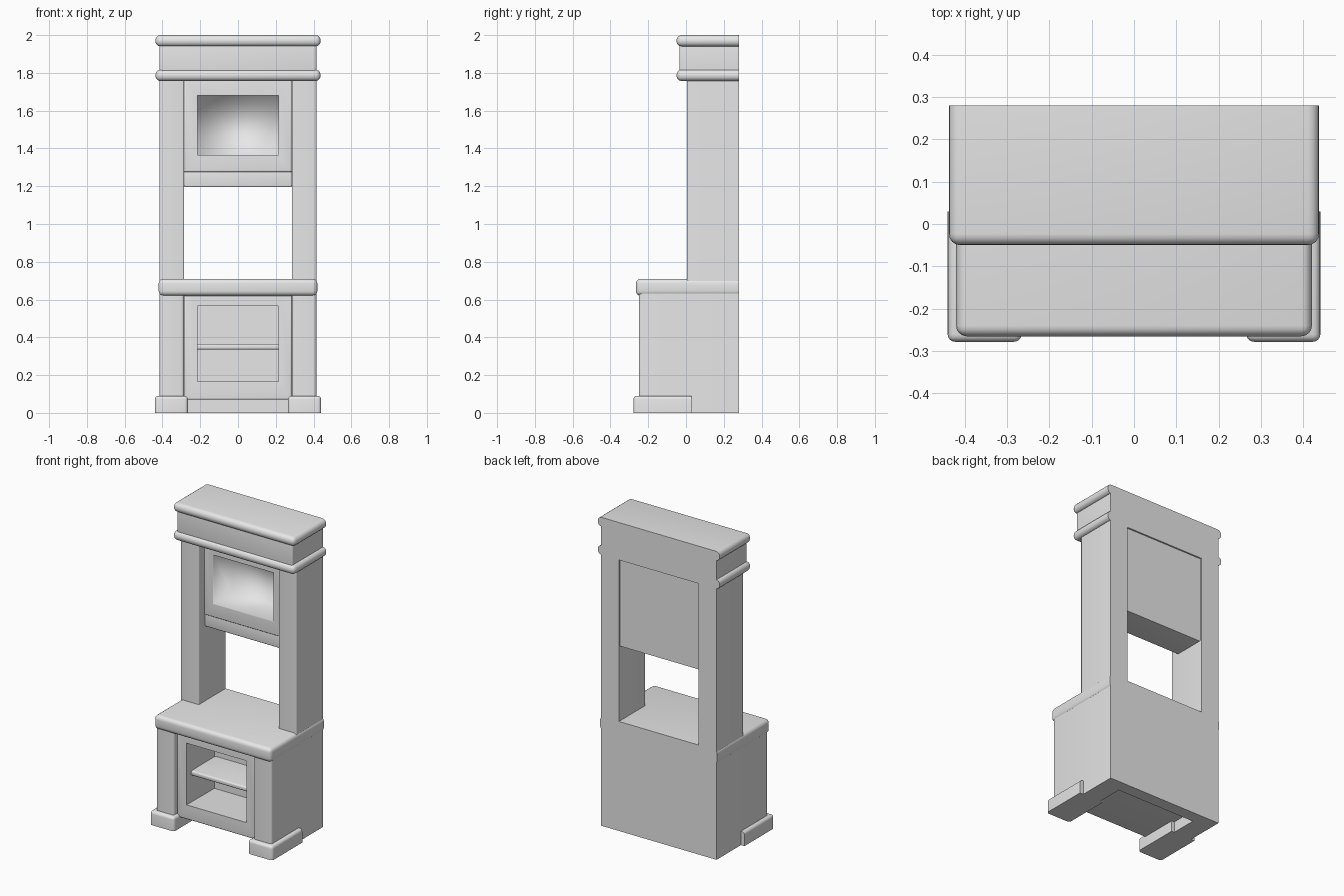
import bpy
import bmesh
import math

cube = bpy.data.objects.get("Cube")
if cube:
    bpy.data.objects.remove(cube, do_unlink=True)

# Single grey finish
grey = bpy.data.materials.new("plain_grey")
grey.use_nodes = True
grey.diffuse_color = (0.8, 0.8, 0.8, 1)
grey.node_tree.nodes["Principled BSDF"].inputs["Base Color"].default_value = grey.diffuse_color

BACK = 0.28


def finish(name, bm, mirror=False):
    bmesh.ops.recalc_face_normals(bm, faces=bm.faces[:])
    mesh = bpy.data.meshes.new(name)
    bm.to_mesh(mesh)
    bm.free()
    mesh.materials.append(grey)
    obj = bpy.data.objects.new(name, mesh)
    bpy.context.collection.objects.link(obj)
    bpy.ops.object.select_all(action='DESELECT')
    obj.select_set(True)
    bpy.context.view_layer.objects.active = obj
    bpy.ops.object.shade_smooth_by_angle(angle=math.radians(40))
    if mirror:
        obj.modifiers.new("mirror", 'MIRROR').use_mirror_merge = False
    return obj


def block(x, y, z):
    bm = bmesh.new()
    bmesh.ops.create_cube(bm, size=1)
    for v in bm.verts:
        v.co = [r[0] if c < 0 else r[1] for r, c in zip((x, y, z), v.co)]
    return bm


def bevel(bm, edges, size):
    bmesh.ops.bevel(bm, geom=edges, offset=size, segments=4, profile=0.5,
                    affect='EDGES', clamp_overlap=True)


def box(name, x, y, z, round_size=0, square_ends=(), mirror=False):
    """Box with rounded edges, left square along the back and on chosen z levels."""
    bm = block(x, y, z)
    if round_size:
        edges = []
        for e in bm.edges:
            mid = (e.verts[0].co + e.verts[1].co) / 2
            at_back = abs(mid.y - y[1]) < 1e-5
            at_end = any(abs(mid.z - level) < 1e-5 for level in square_ends)
            if not at_back and not at_end:
                edges.append(e)
        bevel(bm, edges, round_size)
    return finish(name, bm, mirror)


def niche(name, x, y, z, open_x, open_z, depth_y):
    """Cabinet block with an open compartment sunk into its front."""
    bm = block(x, y, z)
    front = min(bm.faces, key=lambda f: f.calc_center_median().y)
    middle = sum(z) / 2
    for y_level in (y[0], depth_y):
        bmesh.ops.inset_individual(bm, faces=[front], thickness=0.01)
        for v in front.verts:
            v.co = (math.copysign(open_x, v.co.x), y_level,
                    open_z[0] if v.co.z < middle else open_z[1])
    rims = []
    for e in bm.edges:
        a, b = (v.co for v in e.verts)
        on_front = max(a.y, b.y) < y[0] + 1e-5
        straight = abs(a.x - b.x) < 1e-5 or abs(a.z - b.z) < 1e-5
        if on_front and straight:
            rims.append(e)
    bevel(bm, rims, 0.01)
    return finish(name, bm)


# Lower cabinet
box("lower_side", (0.285, 0.415), (-0.25, BACK), (0, 0.65), 0.015, (0, 0.65), True)
niche("lower_cabinet", (-0.285, 0.285), (-0.22, BACK), (0.07, 0.65),
      0.225, (0.155, 0.575), 0.08)
box("lower_shelf", (-0.226, 0.226), (-0.17, 0.085), (0.335, 0.365), 0.01)
box("base_back", (-0.285, 0.285), (0.2, BACK), (0, 0.07))
box("foot", (0.265, 0.44), (-0.278, 0.03), (0, 0.09), 0.018, (0,), True)
box("counter", (-0.42, 0.42), (-0.265, BACK), (0.62, 0.71), 0.025)

# Upper cabinet between two posts
box("upper_post", (0.285, 0.415), (0.005, BACK), (0.69, 1.8), 0.008, (0.69, 1.8), True)
upper = niche("upper_cabinet", (-0.285, 0.285), (0.055, 0.27), (1.275, 1.78),
              0.225, (1.355, 1.69), 0.262)
box("upper_rail", (-0.285, 0.285), (0.065, 0.27), (1.195, 1.28), 0.008)

# Softly blended shading inside the upper compartment
mesh = upper.data
for e in mesh.edges:
    points = [mesh.vertices[i].co for i in e.vertices]
    if all(abs(p.x) < 0.23 and 1.35 < p.z < 1.7 for p in points) and max(p.y for p in points) < 0.265:
        e.use_edge_sharp = False

# Crown: frieze between two rounded mouldings
box("frieze", (-0.415, 0.415), (-0.035, BACK), (1.78, 1.98), 0.01)
for label, low in (("lower_moulding", 1.757), ("upper_moulding", 1.94)):
    box(label, (-0.437, 0.437), (-0.05, BACK), (low, low + 0.06), 0.027)
bpy.data.objects["upper_moulding"].data.update()
